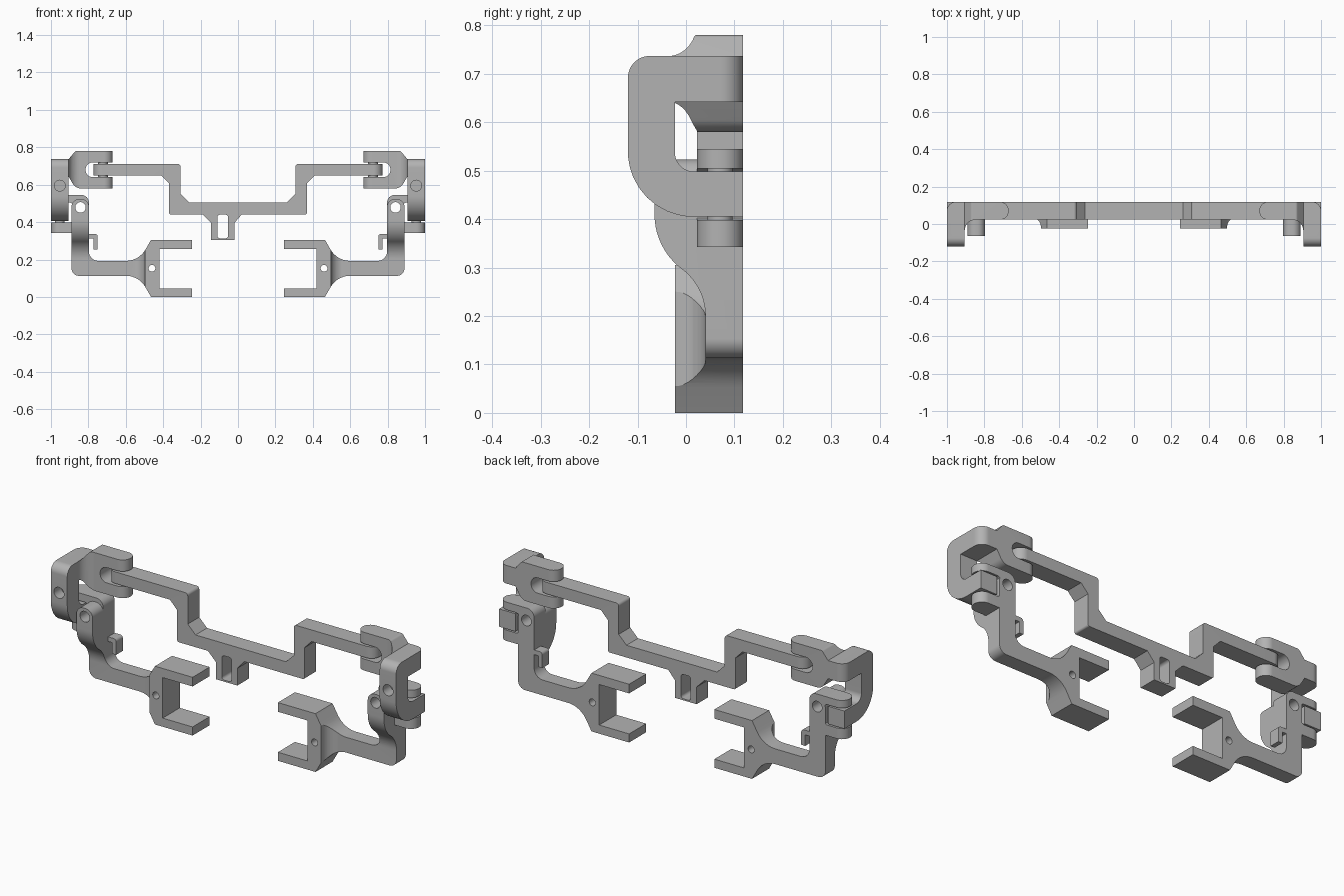
import bpy, bmesh, math
from mathutils import Vector

cube = bpy.data.objects.get("Cube")
if cube:
    bpy.data.objects.remove(cube, do_unlink=True)

grey = bpy.data.materials.new("plain grey")
grey.use_nodes = True
grey.diffuse_color = (0.45, 0.45, 0.45, 1)
grey.node_tree.nodes["Principled BSDF"].inputs["Base Color"].default_value = (0.45, 0.45, 0.45, 1)

BACK, FACE = 0.118, 0.023      # rear plane and usual front plane
TOP_PIN, LOW_PIN = -0.722, -0.953


def outline(points, steps=10):
    """Turn (u, v, optional radius) corners into a polygon with rounded corners."""
    result = []
    for i, point in enumerate(points):
        p = Vector(point[:2])
        radius = point[2] if len(point) > 2 else 0
        if not radius:
            result.append(p)
            continue
        a = (Vector(points[i - 1][:2]) - p).normalized()
        b = (Vector(points[(i + 1) % len(points)][:2]) - p).normalized()
        half = a.angle(b) / 2
        centre = p + (a + b).normalized() * radius / math.sin(half)
        reach = radius / math.tan(half)
        start, end = p + a * reach - centre, p + b * reach - centre
        for k in range(steps + 1):
            result.append(centre + start.lerp(end, k / steps).normalized() * radius)
    return result


def prism(name, axis, points, low, high):
    """Extrude a flat outline along one axis."""
    place = {"x": lambda u, v, d: (d, u, v),
             "y": lambda u, v, d: (u, d, v),
             "z": lambda u, v, d: (u, v, d)}[axis]
    bm = bmesh.new()
    loop = [bm.verts.new(place(p.x, p.y, low)) for p in outline(points)]
    face = bm.faces.new(loop)
    moved = bmesh.ops.extrude_face_region(bm, geom=[face])["geom"]
    shift = Vector(place(0, 0, high - low))
    bmesh.ops.translate(bm, verts=[g for g in moved if isinstance(g, bmesh.types.BMVert)], vec=shift)
    bmesh.ops.remove_doubles(bm, verts=bm.verts, dist=1e-5)
    bmesh.ops.recalc_face_normals(bm, faces=bm.faces)
    mesh = bpy.data.meshes.new(name)
    bm.to_mesh(mesh)
    bm.free()
    mesh.materials.append(grey)
    obj = bpy.data.objects.new(name, mesh)
    bpy.context.scene.collection.objects.link(obj)
    return obj


def rod(name, axis, u, v, r, low, high):
    s = r * 1.0001
    corners = [(u - s, v - s, r), (u + s, v - s, r), (u + s, v + s, r), (u - s, v + s, r)]
    return prism(name, axis, corners, low, high)


def combine(obj, operation, other):
    """Apply a boolean and discard the second solid."""
    mod = obj.modifiers.new("shape", "BOOLEAN")
    mod.operation, mod.solver, mod.object = operation, "EXACT", other
    graph = bpy.context.evaluated_depsgraph_get()
    graph.update()
    mesh = bpy.data.meshes.new_from_object(obj.evaluated_get(graph))
    obj.modifiers.clear()
    obj.data = mesh
    bpy.data.objects.remove(other, do_unlink=True)
    return obj


def finish(obj, mirrored=True):
    bpy.ops.object.select_all(action="DESELECT")
    obj.select_set(True)
    bpy.context.view_layer.objects.active = obj
    bpy.ops.object.shade_smooth_by_angle(angle=math.radians(30))
    if mirrored:
        obj.modifiers.new("other side", "MIRROR").use_axis = (True, False, False)


# Stepped crossbar with rounded ends: the left half outline, then its mirror image
half_bar = [(-0.369, 0.441, 0.01), (-0.369, 0.607), (-0.41, 0.65), (-0.85, 0.65),
            (-0.85, 0.711), (-0.307, 0.711, 0.015), (-0.307, 0.55), (-0.262, 0.505)]
other_half = [(-p[0], *p[1:]) for p in reversed(half_bar)]
bar = prism("crossbar", "y", half_bar + other_half, -0.1, 0.3)
end = 0.772
combine(bar, "INTERSECT", prism("plan", "z", [
    (-end, FACE, 0.046), (end, FACE, 0.046), (end, BACK, 0.046), (-end, BACK, 0.046)], 0, 1))

# Slotted tab under the crossbar
combine(bar, "UNION", prism("tab", "y", [
    (-0.19, 0.46), (-0.19, 0.441), (-0.144, 0.395), (-0.144, 0.305), (-0.02, 0.305),
    (-0.02, 0.395), (0.02, 0.441), (0.02, 0.46)], FACE, BACK))
combine(bar, "DIFFERENCE", prism("slot", "y", [
    (-0.11, 0.313, 0.015), (-0.053, 0.313, 0.015), (-0.053, 0.44, 0.015), (-0.11, 0.44, 0.015)], -1, 1))
finish(bar, False)

# C-shaped hinge plates, rounded only on the upper rear corner
plate = prism("hinge_links", "x", [
    (BACK, 0.737), (-0.12, 0.737, 0.045), (-0.12, 0.405, 0.135), (BACK, 0.405),
    (BACK, 0.498), (-0.023, 0.498, 0.04), (-0.023, 0.642), (BACK, 0.642)], -1, -0.905)
combine(plate, "DIFFERENCE", prism("corner", "z", [
    (-1.1, 0.06), (-1, 0.06), (-1, BACK, 0.046), (-0.94, BACK), (-0.94, 0.2), (-1.1, 0.2)], 0.6, 0.8))

# Upper forks that hold the crossbar, blended into the plates
fork = prism("upper_fork", "y", [
    (-0.94, 0.737), (-0.905, 0.737), (-0.87, 0.78, 0.015), (-0.6, 0.78), (-0.6, 0.58),
    (-0.868, 0.58, 0.05), (-0.905, 0.642), (-0.94, 0.642)], -0.05, 0.2)
combine(fork, "INTERSECT", prism("plan", "z", [
    (-0.97, -0.3), (-0.905, -0.3), (-0.905, FACE, 0.058), (-0.67, FACE, 0.046),
    (-0.67, BACK, 0.046), (-0.97, BACK)], 0, 1))
combine(fork, "DIFFERENCE", prism("slot", "y", [
    (-0.6, 0.64), (-0.815, 0.64, 0.039), (-0.815, 0.72, 0.039), (-0.6, 0.72)], -1, 1))
combine(plate, "UNION", fork)
combine(plate, "DIFFERENCE", rod("screw_hole", "y", LOW_PIN, 0.595, 0.029, -0.2, -0.06))
finish(plate)

# Lower arms: upright with a curved front, turning inwards at the bottom
arm = prism("lower_arms", "y", [
    (-0.89, 0.113, 0.04), (-0.89, 0.523, 0.04), (-0.797, 0.523, 0.04),
    (-0.797, 0.193, 0.05), (-0.58, 0.193), (-0.58, 0.113)], -0.3, BACK)
combine(arm, "INTERSECT", prism("side", "x", [
    (-0.065, 0.6), (-0.065, 0.34, 0.14), (0.04, 0.26, 0.12), (0.04, -0.1),
    (0.3, -0.1), (0.3, 0.6)], -1.1, 0))

# Lower forks around the plate ends
lug = prism("lower_fork", "y", [
    (-1.1, 0.342), (-1.1, 0.545), (-0.797, 0.545, 0.04), (-0.797, 0.342)], -0.1, 0.2)
combine(lug, "INTERSECT", prism("plan", "z", [
    (-1, FACE, 0.046), (-1, BACK, 0.046), (-0.7, BACK), (-0.7, FACE)], 0, 1))
combine(lug, "DIFFERENCE", prism("slot", "y", [
    (-1.1, 0.398), (-0.875, 0.398, 0.03), (-0.875, 0.505, 0.03), (-1.1, 0.505)], -1, 1))
combine(arm, "UNION", lug)

# Flared open brackets at the inner ends
bracket = prism("bracket", "y", [
    (-0.6, 0.193), (-0.53, 0.193, 0.12), (-0.465, 0.305), (-0.247, 0.305),
    (-0.247, 0.257), (-0.42, 0.257), (-0.42, 0.045), (-0.247, 0.045),
    (-0.247, 0), (-0.465, 0), (-0.53, 0.113, 0.12), (-0.6, 0.113)], -0.023, BACK)
combine(bracket, "INTERSECT", prism("plan", "z", [
    (-0.7, 0.04), (-0.497, 0.04, 0.06), (-0.497, -0.2), (0, -0.2), (0, 0.3), (-0.7, 0.3)], -1, 1))
combine(arm, "UNION", bracket)

# Small hooks and through holes
combine(arm, "UNION", prism("hook", "y", [
    (-0.82, 0.337), (-0.75, 0.337, 0.015), (-0.75, 0.255), (-0.773, 0.255),
    (-0.773, 0.313), (-0.82, 0.313)], 0.063, BACK))
combine(arm, "DIFFERENCE", rod("arm_hole", "y", -0.842, 0.479, 0.028, -1, 1))
combine(arm, "DIFFERENCE", rod("bracket_hole", "y", -0.46, 0.153, 0.018, -1, 1))
finish(arm)

# Vertical hinge pins
finish(rod("crossbar_pins", "z", TOP_PIN, 0.07, 0.026, 0.61, 0.75))
finish(rod("arm_pins", "z", LOW_PIN, 0.07, 0.026, 0.37, 0.53))
